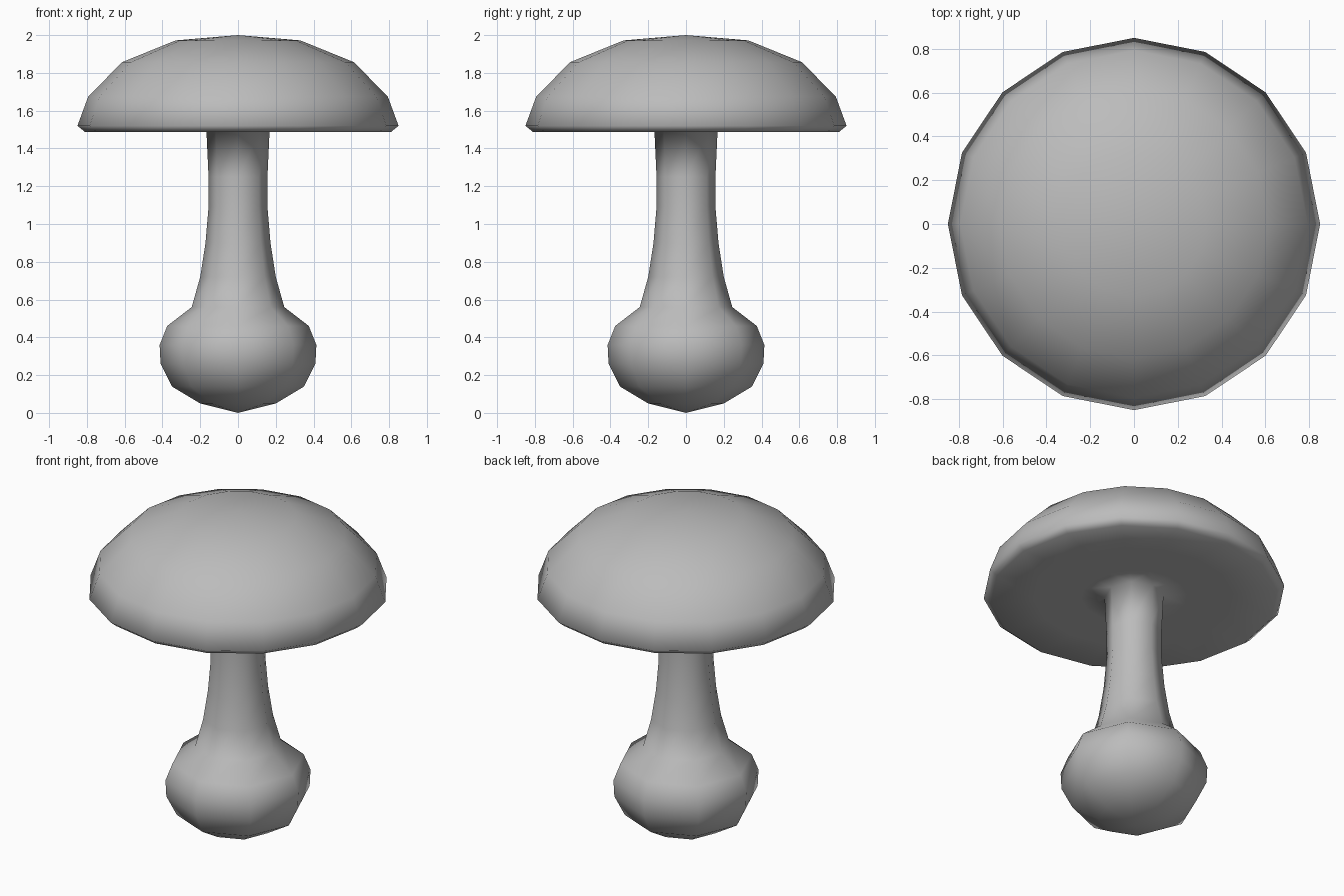
import bpy
import bmesh
from math import cos, sin, tau

cube = bpy.data.objects.get("Cube")
if cube:
    bpy.data.objects.remove(cube, do_unlink=True)

# One plain grey for the whole mushroom
grey = bpy.data.materials.new("plain grey")
grey.use_nodes = True
grey.diffuse_color = (0.5, 0.5, 0.5, 1)
grey.node_tree.nodes["Principled BSDF"].inputs["Base Color"].default_value = (0.5, 0.5, 0.5, 1)

# Profiles as (radius, height), bottom to top
stem_profile = [(0.20, 0.05), (0.35, 0.14), (0.41, 0.26), (0.415, 0.36),
                (0.375, 0.46), (0.245, 0.56), (0.2, 0.72), (0.172, 0.9),
                (0.156, 1.09), (0.156, 1.25), (0.167, 1.49)]
cap_profile = [(0.3, 1.49), (0.55, 1.49), (0.81, 1.487), (0.85, 1.52),
               (0.793, 1.675), (0.613, 1.857), (0.33, 1.972)]

bm = bmesh.new()


def make_ring(radius, z, sides):
    return [bm.verts.new((radius * cos(tau * i / sides), radius * sin(tau * i / sides), z))
            for i in range(sides)]


def loft(profile, sides):
    """Turn a profile into a tube and return its rings."""
    rings = [make_ring(r, z, sides) for r, z in profile]
    for low, high in zip(rings, rings[1:]):
        for i in range(sides):
            j = (i + 1) % sides
            bm.faces.new((low[i], low[j], high[j], high[i]))
    return rings


def close(ring, z):
    """Fan a ring to a pole."""
    pole = bm.verts.new((0, 0, z))
    for a, b in zip(ring, ring[1:] + ring[:1]):
        bm.faces.new((a, b, pole))


# Bulb and stem with eight sides, cap with sixteen
stem = loft(stem_profile, 8)
cap = loft(cap_profile, 16)
close(stem[0], 0)
close(cap[-1], 2)

# Join the stem top to the underside of the cap
inner, outer = stem[-1], cap[0]
for i in range(8):
    j = (i + 1) % 8
    a, b, c = outer[2 * i], outer[2 * i + 1], outer[2 * j]
    bm.faces.new((inner[i], a, b))
    bm.faces.new((inner[i], b, inner[j]))
    bm.faces.new((inner[j], b, c))

bmesh.ops.recalc_face_normals(bm, faces=bm.faces)
for face in bm.faces:
    face.smooth = True

mesh = bpy.data.meshes.new("mushroom")
bm.to_mesh(mesh)
bm.free()
mesh.materials.append(grey)
mushroom = bpy.data.objects.new("mushroom", mesh)
bpy.context.collection.objects.link(mushroom)
